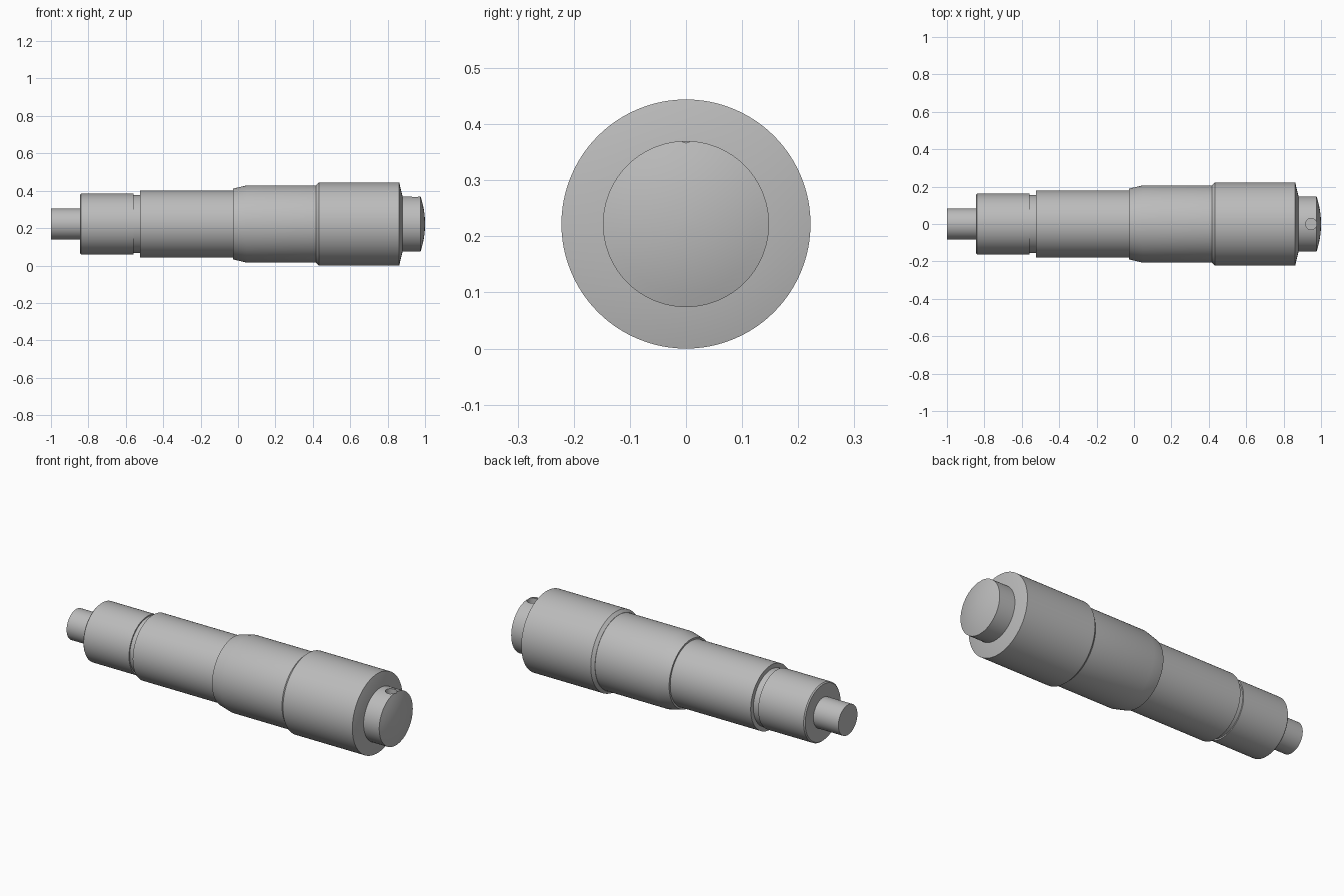
import bpy
import bmesh
import math
from mathutils import Matrix

cube = bpy.data.objects.get("Cube")
if cube:
    bpy.data.objects.remove(cube, do_unlink=True)

AXIS_Z = 0.222
SIDES = 96

steel = bpy.data.materials.new("satin steel grey")
steel.use_nodes = True
colour = (0.5, 0.5, 0.5, 1)
steel.diffuse_color = colour
steel.node_tree.nodes["Principled BSDF"].inputs["Base Color"].default_value = colour


def finish(bm, name):
    bmesh.ops.recalc_face_normals(bm, faces=bm.faces)
    mesh = bpy.data.meshes.new(name)
    bm.to_mesh(mesh)
    bm.free()
    mesh.materials.append(steel)
    obj = bpy.data.objects.new(name, mesh)
    bpy.context.collection.objects.link(obj)
    return obj


def smooth(obj):
    bpy.ops.object.select_all(action='DESELECT')
    obj.select_set(True)
    bpy.context.view_layer.objects.active = obj
    bpy.ops.object.shade_smooth_by_angle(angle=math.radians(30))


def lathe(name, profile):
    """Turn an (x, radius) profile about the long axis; both ends are closed."""
    bm = bmesh.new()
    rings = []
    for x, r in profile:
        ring = []
        for i in range(SIDES):
            a = 2 * math.pi * i / SIDES
            ring.append(bm.verts.new((x, r * math.cos(a), AXIS_Z + r * math.sin(a))))
        rings.append(ring)
    for a, b in zip(rings, rings[1:]):
        for i in range(SIDES):
            j = (i + 1) % SIDES
            bm.faces.new((a[i], a[j], b[j], b[i]))
    bm.faces.new(rings[0])
    bm.faces.new(rings[-1])
    obj = finish(bm, name)
    smooth(obj)
    return obj


# Stepped body, from the thin spindle to the wide grip
lathe("spindle", [(-1, 0.084), (-0.84, 0.084)])
lathe("nose_collar", [(-0.846, 0.156), (-0.84, 0.162), (-0.56, 0.162), (-0.56, 0.155), (-0.52, 0.155)])
lathe("sleeve", [(-0.525, 0.179), (-0.02, 0.179)])
lathe("thimble", [(-0.028, 0.189), (0.045, 0.206), (0.43, 0.206)])
lathe("grip", [(0.417, 0.207), (0.433, 0.222), (0.862, 0.222), (0.88, 0.146)])

# End cap with a shallow domed face
dome = [(1 - 0.024 * t * t, 0.148 * t) for t in (1, 0.85, 0.7, 0.55, 0.4, 0.25, 0.1, 0.02)]
cap = lathe("end_cap", [(0.87, 0.148)] + dome)

# Spanner hole drilled into the top of the cap
bm = bmesh.new()
bmesh.ops.create_cone(bm, cap_ends=True, segments=32, radius1=0.03, radius2=0.03, depth=0.16,
                      matrix=Matrix.Translation((0.947, 0, AXIS_Z + 0.148)))
cutter = finish(bm, "hole_cutter")
cutter.hide_render = True
drill = cap.modifiers.new("spanner_hole", 'BOOLEAN')
drill.operation = 'DIFFERENCE'
drill.solver = 'EXACT'
drill.object = cutter
bpy.context.view_layer.objects.active = cap
bpy.ops.object.modifier_apply(modifier=drill.name)
bpy.data.objects.remove(cutter, do_unlink=True)
smooth(cap)
